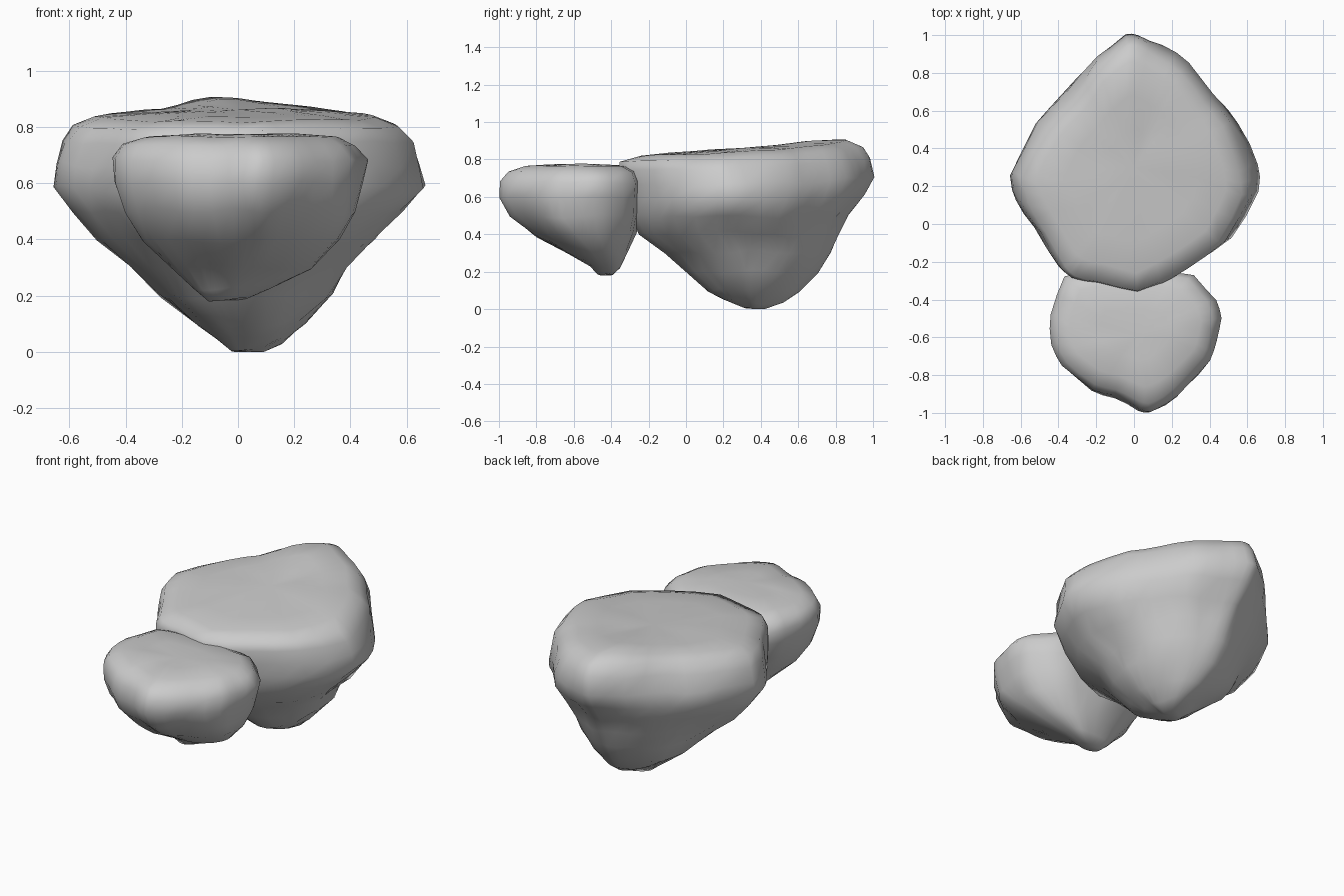
import bpy, bmesh, math
from mathutils import Vector, noise


def make_rock(name, outline, levels, top_slope, side_drop, peak, seed, rough):
    """Loft a boulder: one outline fitted into a box (z, x0, x1, y0, y1) per level."""
    xs, ys = [p[0] for p in outline], [p[1] for p in outline]
    mx, my = (min(xs) + max(xs)) / 2, (min(ys) + max(ys)) / 2
    hx, hy = (max(xs) - min(xs)) / 2, (max(ys) - min(ys)) / 2
    # add midpoints, slightly swollen, so the outline stays rounded
    unit = []
    for i, p in enumerate(outline):
        a = Vector(((p[0] - mx) / hx, (p[1] - my) / hy))
        q = outline[(i + 1) % len(outline)]
        b = Vector(((q[0] - mx) / hx, (q[1] - my) / hy))
        unit += [a, (a + b) * 0.503]
    ztop, zlow = levels[-1][0], levels[0][0]
    bm = bmesh.new()
    rings = []

    def place(x, y, z):
        w = ((z - zlow) / (ztop - zlow)) ** 4
        tilt = w * (top_slope * (y - my) - side_drop * abs(x))
        # raised hump on the crown
        px, py, ph = peak
        tilt += w * ph * math.exp(-((x - px) ** 2 + (y - py) ** 2) / 0.03)
        v = Vector((x, y, z + tilt))
        s = Vector((seed, seed, 0))
        d = noise.noise_vector(v * 4.5 + s) + 0.6 * noise.noise_vector(v * 9 + s)
        v += d * rough * (1 - 0.7 * w)
        v.z = max(v.z, 0)
        return bm.verts.new(v)

    for z, x0, x1, y0, y1 in levels:
        # lower sections grow rounder than the plan outline
        r = 0.85 * min(1, max(0, 1.25 - (z - zlow) / (ztop - zlow) * 1.5))
        ring = []
        for u in unit:
            u = u.lerp(u.normalized(), r)
            ring.append(place((x0 + x1) / 2 + u.x * (x1 - x0) / 2,
                              (y0 + y1) / 2 + u.y * (y1 - y0) / 2, z))
        rings.append(ring)
    n = len(unit)
    for lo, hi in zip(rings, rings[1:]):
        for i in range(n):
            bm.faces.new((lo[i], lo[(i + 1) % n], hi[(i + 1) % n], hi[i]))
    # close the underside and crown with fans
    for ring, flip in ((rings[0], True), (rings[-1], False)):
        c = bm.verts.new(sum((v.co for v in ring), Vector()) / n)
        for i in range(n):
            a, b = ring[i], ring[(i + 1) % n]
            bm.faces.new((b, a, c) if flip else (a, b, c))
    bmesh.ops.recalc_face_normals(bm, faces=bm.faces)
    mesh = bpy.data.meshes.new(name)
    bm.to_mesh(mesh)
    bm.free()
    for f in mesh.polygons:
        f.use_smooth = True
    ob = bpy.data.objects.new(name, mesh)
    bpy.context.collection.objects.link(ob)
    return ob


# Large boulder: diamond plan, tapering to a keel
make_rock(
    "large_boulder",
    [(0.66, 0.17), (0.64, 0.31), (0.54, 0.55), (0.42, 0.68), (0.29, 0.85),
     (0.15, 0.94), (0.03, 1.0), (-0.04, 1.0), (-0.2, 0.88), (-0.35, 0.69),
     (-0.5, 0.54), (-0.66, 0.27), (-0.62, 0.13), (-0.52, -0.04), (-0.4, -0.23),
     (-0.34, -0.28), (-0.2, -0.31), (0.03, -0.37), (0.3, -0.24), (0.51, -0.09)],
    [(0.0, -0.01, 0.09, 0.3, 0.42), (0.04, -0.07, 0.17, 0.2, 0.52),
     (0.1, -0.15, 0.23, 0.11, 0.61), (0.2, -0.29, 0.33, 0.0, 0.71),
     (0.3, -0.38, 0.4, -0.1, 0.77), (0.4, -0.5, 0.51, -0.25, 0.82),
     (0.5, -0.59, 0.59, -0.3, 0.87), (0.59, -0.665, 0.66, -0.33, 0.95),
     (0.68, -0.655, 0.645, -0.355, 1.0), (0.77, -0.63, 0.625, -0.37, 0.98),
     (0.825, -0.59, 0.575, -0.36, 0.94), (0.855, -0.51, 0.49, -0.26, 0.85),
     (0.862, -0.36, 0.34, -0.1, 0.68), (0.866, -0.18, 0.18, 0.1, 0.5)],
    0.06, 0.03, (-0.1, 0.8, 0.03), 3.1, 0.024)

# Small boulder: rounder plan, tucked against the front
make_rock(
    "small_boulder",
    [(0.46, -0.5), (0.43, -0.39), (0.31, -0.25), (0.12, -0.22), (-0.12, -0.22),
     (-0.37, -0.26), (-0.44, -0.47), (-0.44, -0.64), (-0.38, -0.75),
     (-0.22, -0.88), (-0.1, -0.92), (0.03, -0.99), (0.09, -1.0), (0.17, -0.96),
     (0.28, -0.86), (0.4, -0.72), (0.43, -0.62)],
    [(0.195, -0.11, 0.03, -0.47, -0.39), (0.23, -0.17, 0.12, -0.51, -0.35),
     (0.3, -0.24, 0.26, -0.64, -0.31), (0.4, -0.33, 0.36, -0.82, -0.27),
     (0.5, -0.4, 0.42, -0.94, -0.25), (0.6, -0.435, 0.45, -0.995, -0.24),
     (0.68, -0.44, 0.465, -0.99, -0.24), (0.735, -0.41, 0.42, -0.95, -0.26),
     (0.765, -0.34, 0.36, -0.86, -0.32), (0.775, -0.18, 0.2, -0.72, -0.45)],
    0.0, 0.0, (0, 0, 0), 8.4, 0.02)
